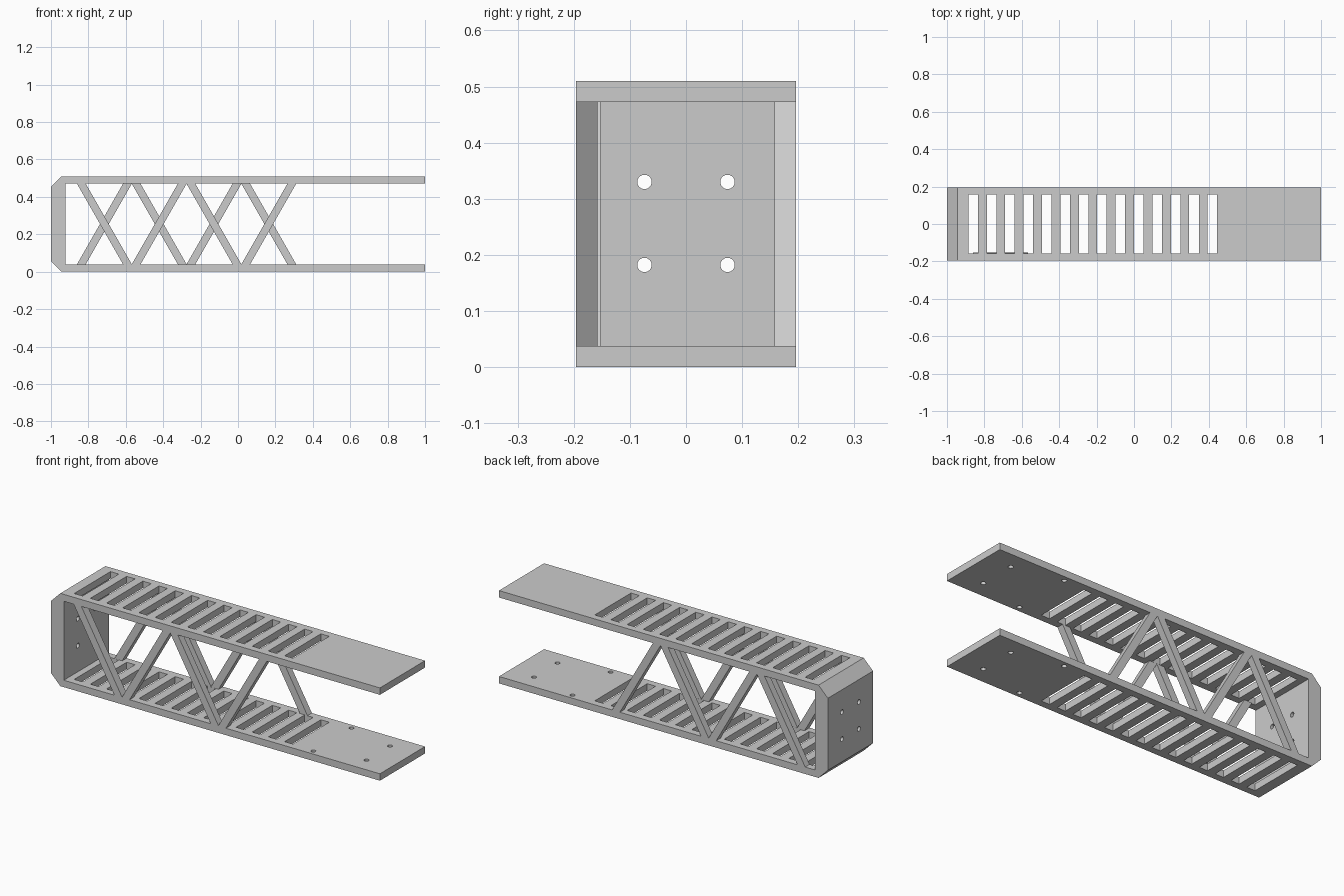
import bpy
import bmesh
from mathutils import Matrix, Vector

if "Cube" in bpy.data.objects:
    bpy.data.objects.remove(bpy.data.objects["Cube"], do_unlink=True)

# Overall sizes
HALF_Y, HEIGHT, PLATE = 0.196, 0.51, 0.038
WALL_X, CHAMFER = -0.922, 0.057
STRUT_DEPTH, STRUT_WIDTH, BAY = 0.038, 0.047, 0.293
HOLE_R = 0.0128

grey = bpy.data.materials.new("light_grey")
grey.use_nodes = True
colour = (0.6, 0.6, 0.6, 1)
grey.diffuse_color = colour
grey.node_tree.nodes["Principled BSDF"].inputs["Base Color"].default_value = colour


def to_object(name, bm):
    bmesh.ops.recalc_face_normals(bm, faces=bm.faces)
    mesh = bpy.data.meshes.new(name)
    bm.to_mesh(mesh)
    bm.free()
    mesh.materials.append(grey)
    obj = bpy.data.objects.new(name, mesh)
    bpy.context.collection.objects.link(obj)
    return obj


def extrude_xz(name, outline, y0, y1):
    """Solid from an outline in x and z, running from y0 to y1."""
    bm = bmesh.new()
    face = bm.faces.new([bm.verts.new((x, y0, z)) for x, z in outline])
    out = bmesh.ops.extrude_face_region(bm, geom=[face])
    verts = [g for g in out["geom"] if isinstance(g, bmesh.types.BMVert)]
    bmesh.ops.translate(bm, verts=verts, vec=(0, y1 - y0, 0))
    return to_object(name, bm)


def add_box(bm, centre, size):
    matrix = Matrix.Translation(centre) @ Matrix.Diagonal(Vector((*size, 1)))
    bmesh.ops.create_cube(bm, size=1, matrix=matrix)


def add_drill(bm, centre, length, axis):
    turn = Matrix.Rotation(1.570796, 4, "Y") if axis == "X" else Matrix()
    bmesh.ops.create_cone(bm, cap_ends=True, segments=24, radius1=HOLE_R,
                          radius2=HOLE_R, depth=length,
                          matrix=Matrix.Translation(centre) @ turn)


# C-shaped frame: two long plates joined by a chamfered end wall
inner_top = HEIGHT - PLATE
frame = extrude_xz("frame", [
    (1, 0), (1, PLATE), (WALL_X, PLATE), (WALL_X, inner_top), (1, inner_top),
    (1, HEIGHT), (CHAMFER - 1, HEIGHT), (-1, HEIGHT - CHAMFER),
    (-1, CHAMFER), (CHAMFER - 1, 0)], -HALF_Y, HALF_Y)

# Cutters: slots through both plates, end wall holes, tip plate holes
bm = bmesh.new()
for i in range(14):
    add_box(bm, (-0.86 + 0.0984 * i, 0, HEIGHT / 2), (0.051, 0.315, 1))
for side in (-1, 1):
    for z in (0.182, 0.33):
        add_drill(bm, (-0.96, 0.074 * side, z), 0.2, "X")
    for x, y in ((0.853, 0.102), (0.574, 0.166)):
        add_drill(bm, (x, y * side, 0.02), 0.1, "Z")
        add_drill(bm, (x, y * side, inner_top), 0.056, "Z")  # blind
cutter = to_object("cutter", bm)
cutter.hide_render = True

cut = frame.modifiers.new("openings", "BOOLEAN")
cut.operation = "DIFFERENCE"
cut.solver = "EXACT"
cut.object = cutter
bpy.context.view_layer.objects.active = frame
bpy.ops.object.modifier_apply(modifier=cut.name)
bpy.data.objects.remove(cutter, do_unlink=True)

# Zigzag struts: the front and back rows lean opposite ways
for row, side in (("front", -1), ("back", 1)):
    for i in range(4):
        left = -0.862 + BAY * i
        right = left + BAY - STRUT_WIDTH + 0.002
        falls = (i % 2 == 0) == (side == -1)
        low, high = (right, left) if falls else (left, right)
        depth = STRUT_DEPTH + (0.006 if side == -1 and i == 0 else 0)
        extrude_xz(f"{row}_strut_{i + 1}", [
            (low, PLATE), (low + STRUT_WIDTH, PLATE),
            (high + STRUT_WIDTH, inner_top), (high, inner_top)],
            side * HALF_Y, side * (HALF_Y - depth))
